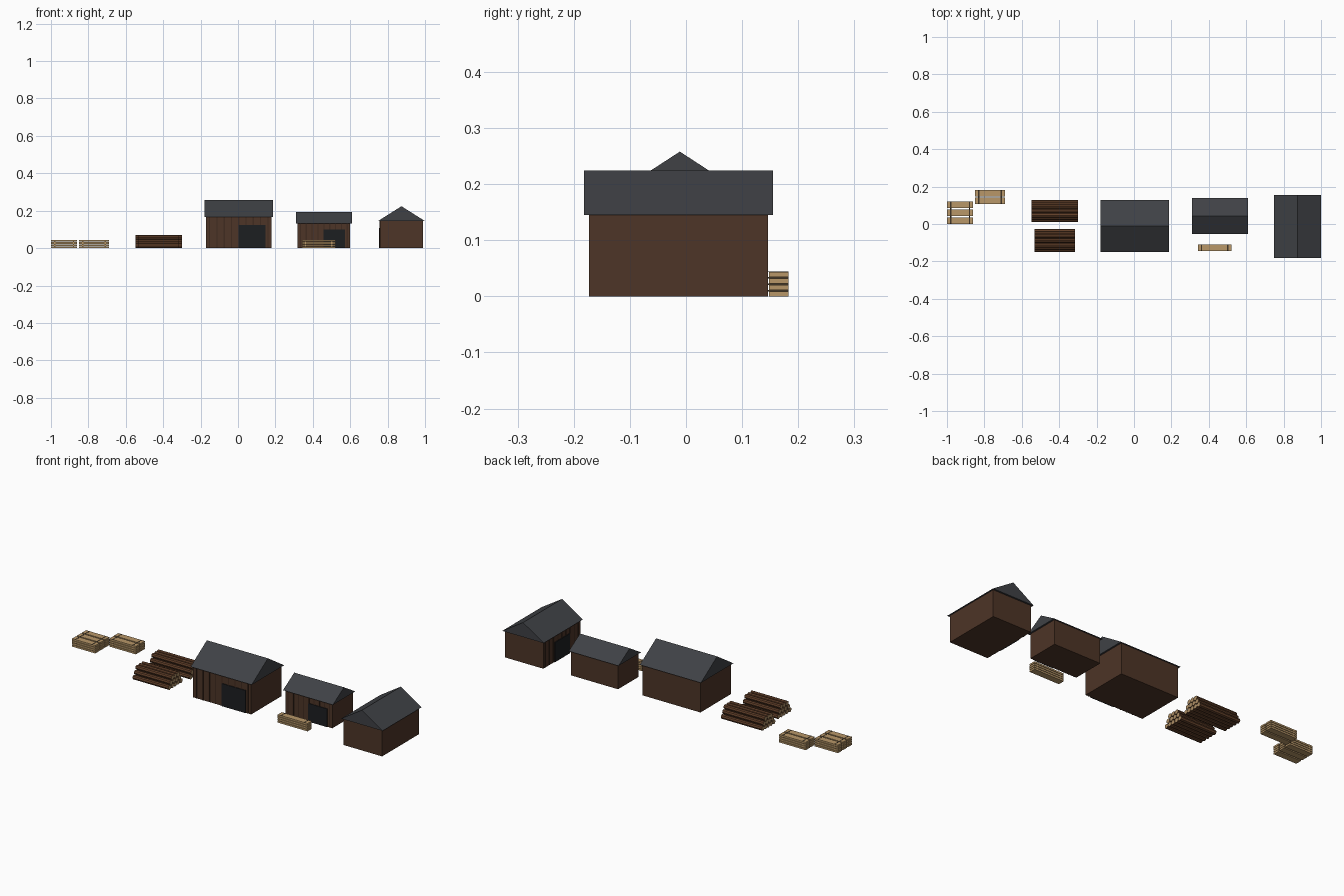
import bpy, bmesh, math
from mathutils import Matrix

if "Cube" in bpy.data.objects:
    bpy.data.objects.remove(bpy.data.objects["Cube"])


def material(name, rgb):
    m = bpy.data.materials.new(name)
    m.diffuse_color = (*rgb, 1)
    m.use_nodes = True
    m.node_tree.nodes["Principled BSDF"].inputs["Base Color"].default_value = m.diffuse_color
    return m


WALL = material("wall_wood", (0.075, 0.035, 0.02))
BATTEN = material("batten_wood", (0.05, 0.024, 0.014))
ROOF = material("roof_slate", (0.05, 0.053, 0.06))
DOOR = material("door_dark", (0.012, 0.013, 0.015))
BARK = material("bark", (0.12, 0.05, 0.022))
CUT = material("cut_wood", (0.42, 0.27, 0.13))
PLANK = material("plank_wood", (0.48, 0.31, 0.14))
SPACER = material("spacer_wood", (0.05, 0.035, 0.02))


def add_box(bm, x0, x1, y0, y1, z0, z1):
    mat = Matrix.Translation(((x0 + x1) / 2, (y0 + y1) / 2, (z0 + z1) / 2)) \
        @ Matrix.Diagonal((x1 - x0, y1 - y0, z1 - z0, 1))
    bmesh.ops.create_cube(bm, size=1, matrix=mat)


def finish(bm, name, mats, place=None):
    bmesh.ops.recalc_face_normals(bm, faces=bm.faces)
    me = bpy.data.meshes.new(name)
    bm.to_mesh(me)
    bm.free()
    for m in mats:
        me.materials.append(m)
    ob = bpy.data.objects.new(name, me)
    if place:
        ob.matrix_world = place
    bpy.context.collection.objects.link(ob)
    return ob


def boxes(name, mat, items, place=None):
    bm = bmesh.new()
    for b in items:
        add_box(bm, *b)
    return finish(bm, name, [mat], place)


def shed(name, cx, cy, w, d, wall_h, ridge_h, door, turn=0):
    """Shed facing local -y, w and d are roof sizes, door is (x0, x1, height)."""
    place = Matrix.Translation((cx, cy, 0)) @ Matrix.Rotation(turn, 4, 'Z')
    o = 0.009
    hw, hd = w / 2 - o, d / 2 - o
    boxes(name + "_walls", WALL, [(-hw, hw, -hd, hd, 0, wall_h)], place)
    # solid gable roof, extruded from a triangle
    bm = bmesh.new()
    tri = [bm.verts.new((-w / 2, y, z)) for y, z in
           ((-d / 2, wall_h), (d / 2, wall_h), (0, ridge_h))]
    face = bm.faces.new(tri)
    ext = bmesh.ops.extrude_face_region(bm, geom=[face])
    bmesh.ops.translate(bm, vec=(w, 0, 0), verts=[
        v for v in ext["geom"] if isinstance(v, bmesh.types.BMVert)])
    finish(bm, name + "_roof", [ROOF], place)
    # door
    x0, x1, h = door
    boxes(name + "_door", DOOR, [(x0, x1, -hd - 0.004, -hd + 0.002, 0, h)], place)
    # front battens, cut short above the door
    items = []
    n = 9
    for i in range(n):
        x = -hw + 2 * hw * (i + 0.5) / n
        z0 = h if x0 - 0.004 < x < x1 + 0.004 else 0
        items.append((x - 0.003, x + 0.003, -hd - 0.002, -hd + 0.002, z0, wall_h))
    boxes(name + "_battens", BATTEN, items, place)


def log_pile(name, x0, x1, y0, y1):
    """Three staggered rows of 5, 4 and 3 logs lying along x."""
    r = 0.0122
    step = (y1 - y0 - 2 * r) / 4
    bm = bmesh.new()
    for row in range(3):
        for i in range(5 - row):
            y = y0 + r + step * (i + row / 2)
            mat = Matrix.Translation(((x0 + x1) / 2, y, r + row * 0.0225)) \
                @ Matrix.Rotation(math.pi / 2, 4, 'Y')
            bmesh.ops.create_cone(bm, cap_ends=True, segments=8, radius1=r,
                                  radius2=r, depth=x1 - x0, matrix=mat)
    bm.normal_update()
    for f in bm.faces:
        f.material_index = 1 if abs(f.normal.x) > 0.9 else 0
    finish(bm, name, [BARK, CUT])


def plank_stack(name, x0, x1, y0, y1, count):
    """Four layers of boards with dark spacers between and on top."""
    width, top, thick = 0.035, 0.0435, 0.009
    pitch = (top - thick) / 3
    gap = (y1 - y0 - width) / max(count - 1, 1)
    boards, spacers = [], []
    for layer in range(4):
        z = layer * pitch
        for i in range(count):
            y = y0 + i * gap
            boards.append((x0, x1, y, y + width, z, z + thick))
        for x in (x0 + 0.02, x1 - 0.02):
            high = z + (pitch if layer < 3 else thick + 0.0005)
            spacers.append((x - 0.003, x + 0.003, y0, y1, z + thick, high))
    boxes(name + "_boards", PLANK, boards)
    boxes(name + "_spacers", SPACER, spacers)


# Buildings
shed("large_shed", 0.004, -0.011, 0.368, 0.28, 0.167, 0.258, (0, 0.144, 0.123))
shed("small_shed", 0.459, 0.043, 0.30, 0.194, 0.133, 0.192, (-0.002, 0.113, 0.099))
shed("side_shed", 0.874, -0.0135, 0.337, 0.25, 0.145, 0.224,
     (-0.064, 0.064, 0.107), -math.pi / 2)

# Log piles
log_pile("back_log_pile", -0.547, -0.30, 0.011, 0.129)
log_pile("front_log_pile", -0.531, -0.315, -0.15, -0.027)

# Plank stacks
plank_stack("left_stack", -1.0, -0.86, 0.0, 0.12, 3)
plank_stack("back_stack", -0.85, -0.69, 0.106, 0.183, 2)
plank_stack("front_stack", 0.341, 0.521, -0.145, -0.11, 1)
